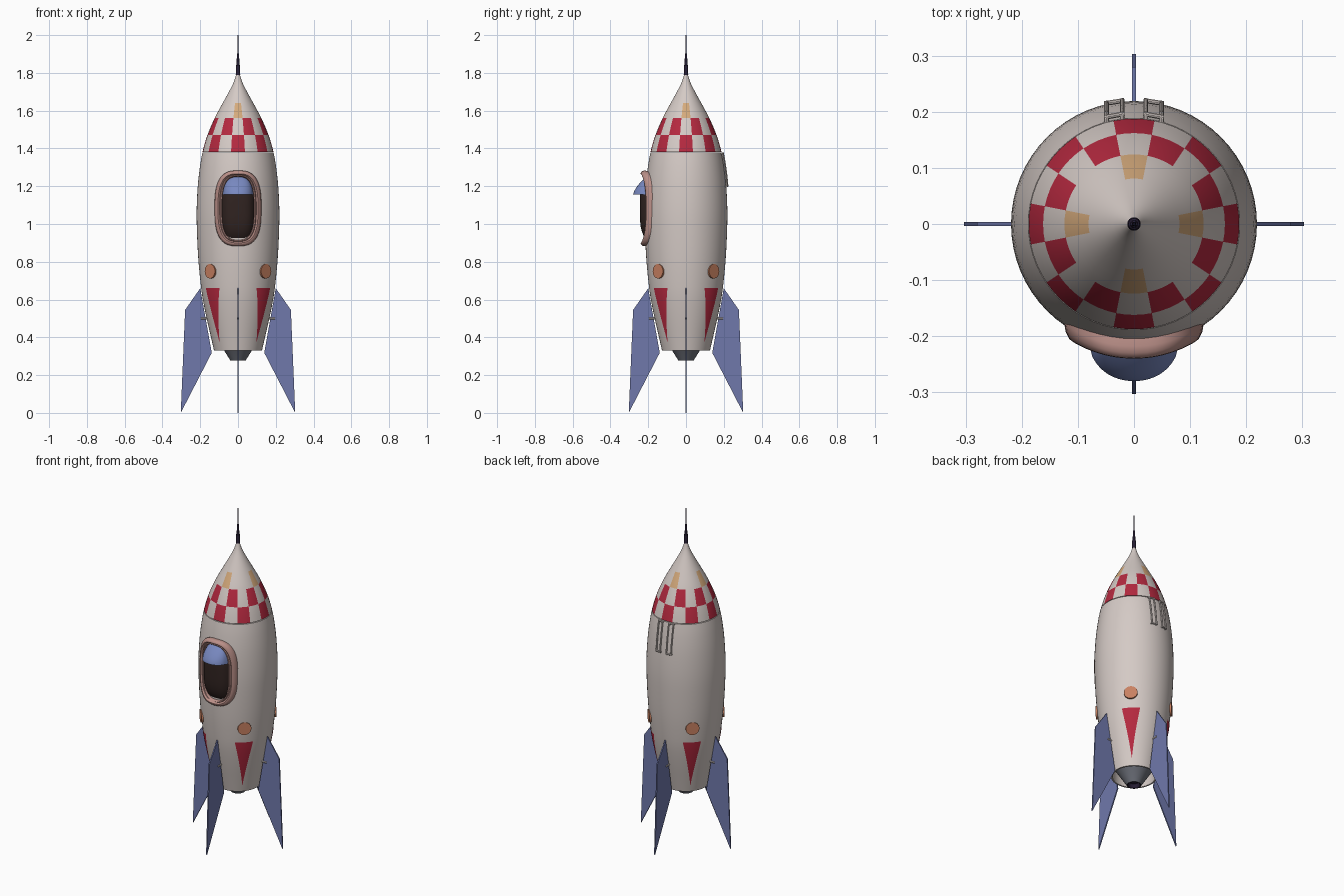
import bpy, bmesh, math
from mathutils import Matrix, Vector

if "Cube" in bpy.data.objects:
    bpy.data.objects.remove(bpy.data.objects["Cube"])


def material(name, r, g, b):
    m = bpy.data.materials.new(name)
    m.use_nodes = True
    m.diffuse_color = (r, g, b, 1)
    bsdf = m.node_tree.nodes["Principled BSDF"]
    bsdf.inputs["Base Color"].default_value = (r, g, b, 1)
    bsdf.inputs["Roughness"].default_value = 0.6
    return m


HULL = material("warm white", 0.66, 0.59, 0.56)
RED = material("crimson", 0.46, 0.022, 0.05)
TAN = material("tan", 0.66, 0.40, 0.20)
PINK = material("dusty pink", 0.50, 0.28, 0.25)
GLASS = material("dark glass", 0.030, 0.017, 0.015)
VISOR = material("light blue", 0.19, 0.25, 0.53)
FIN = material("slate blue", 0.16, 0.19, 0.41)
COPPER = material("copper", 0.58, 0.22, 0.12)
MAST = material("dark violet", 0.020, 0.013, 0.035)
STEEL = material("steel grey", 0.15, 0.16, 0.19)


def finish(name, bm, mats, smooth=True, angle=35):
    bmesh.ops.remove_doubles(bm, verts=bm.verts, dist=1e-5)
    bmesh.ops.recalc_face_normals(bm, faces=bm.faces)
    me = bpy.data.meshes.new(name)
    bm.to_mesh(me)
    bm.free()
    ob = bpy.data.objects.new(name, me)
    bpy.context.collection.objects.link(ob)
    for m in mats:
        me.materials.append(m)
    if smooth:
        bpy.ops.object.select_all(action="DESELECT")
        ob.select_set(True)
        bpy.context.view_layer.objects.active = ob
        bpy.ops.object.shade_smooth_by_angle(angle=math.radians(angle))
    return ob


def skin(bm, rows, closed=True):
    """Join rows of points with quads; returns faces as [row][column]."""
    vs = [[bm.verts.new(p) for p in row] for row in rows]
    n = len(rows[0])
    out = []
    for a, b in zip(vs, vs[1:]):
        out.append([bm.faces.new((a[i], a[(i + 1) % n], b[(i + 1) % n], b[i]))
                    for i in range(n if closed else n - 1)])
    return vs, out


SEG = 64


def lathe(bm, profile):
    return skin(bm, [[(r * math.cos(math.tau * i / SEG), r * math.sin(math.tau * i / SEG), z)
                      for i in range(SEG)] for r, z in profile])


# Hull curve as (height, radius), smoothly interpolated
CURVE = [(0.33, 0.127), (0.4, 0.143), (0.5, 0.166), (0.6, 0.186), (0.66, 0.195),
         (0.8, 0.209), (0.95, 0.217), (1.07, 0.219), (1.2, 0.213), (1.3, 0.202),
         (1.38, 0.188), (1.47, 0.162), (1.56, 0.124), (1.64, 0.081), (1.7, 0.048),
         (1.75, 0.023), (1.8, 0.007)]


def slope(i):
    a, b = CURVE[max(i - 1, 0)], CURVE[min(i + 1, len(CURVE) - 1)]
    return (b[1] - a[1]) / (b[0] - a[0])


def radius(z):
    i = max(k for k in range(len(CURVE) - 1) if k == 0 or CURVE[k][0] <= z)
    (z0, r0), (z1, r1) = CURVE[i], CURVE[i + 1]
    h = z1 - z0
    t = (z - z0) / h
    return ((2*t**3 - 3*t**2 + 1) * r0 + (t**3 - 2*t**2 + t) * h * slope(i)
            + (3*t**2 - 2*t**3) * r1 + (t**3 - t**2) * h * slope(i + 1))


def span(z0, z1, n):
    return [(radius(z0 + (z1 - z0) * k / n), z0 + (z1 - z0) * k / n) for k in range(n + 1)]


# Main hull, open at the bottom with a thick rim
bm = bmesh.new()
lathe(bm, [(0.118, 0.42), (0.118, 0.33)] + span(0.33, 1.378, 28) + [(0.175, 1.378)])
finish("hull", bm, [HULL])

# Nose cone with two checker rows and four tan panels
bm = bmesh.new()
prof = [(0.175, 1.382)] + span(1.382, 1.47, 3) + span(1.47, 1.56, 3)[1:] \
    + span(1.56, 1.64, 3)[1:] + span(1.64, 1.80, 8)[1:]
_, grid = lathe(bm, prof)
for row in grid[1:]:
    z = sum(v.co.z for v in row[0].verts) / 4
    for i, f in enumerate(row):
        cell = ((i + 2) // 4) % 16
        if z < 1.47:
            f.material_index = 1 if cell % 2 == 0 else 0
        elif z < 1.56:
            f.material_index = 1 if cell % 2 else 0
        elif z < 1.64:
            f.material_index = 2 if cell % 4 == 0 else 0
finish("nose_cone", bm, [HULL, RED, TAN])

# Telescopic mast
bm = bmesh.new()
lathe(bm, [(0.0, 1.785), (0.012, 1.79), (0.010, 1.84), (0.0075, 1.842), (0.006, 1.90),
           (0.004, 1.902), (0.002, 2.0), (0.0, 2.0)])
finish("mast", bm, [MAST])

# Engine nozzle
bm = bmesh.new()
lathe(bm, [(0.118, 0.395), (0.108, 0.385), (0.040, 0.277)])
finish("nozzle", bm, [STEEL])
bm = bmesh.new()
lathe(bm, [(0.040, 0.277), (0.034, 0.277), (0.026, 0.30), (0.0, 0.30)])
finish("nozzle_mouth", bm, [MAST])


def rod(bm, a, b, r, sides=10):
    a, b = Vector(a), Vector(b)
    rot = (b - a).to_track_quat("Z", "Y").to_matrix().to_4x4()
    bmesh.ops.create_cone(bm, cap_ends=True, segments=sides, radius1=r, radius2=r,
                          depth=(b - a).length, matrix=Matrix.Translation((a + b) / 2) @ rot)


# Four fins, each held off the hull by a peg
FIN_SHAPE = [(0.200, 0.66), (0.280, 0.545), (0.303, 0.0), (0.139, 0.318)]
for k, side in enumerate(("left", "back", "right", "front")):
    spin = Matrix.Rotation(k * math.pi / 2, 3, "Z")
    bm = bmesh.new()
    skin(bm, [[spin @ Vector((x, y, z)) for x, z in FIN_SHAPE] for y in (-0.0035, 0.0035)])
    bmesh.ops.holes_fill(bm, edges=bm.edges)
    finish(side + "_fin", bm, [FIN], smooth=False)
    bm = bmesh.new()
    rod(bm, spin @ Vector((0.15, 0, 0.5)), spin @ Vector((0.196, 0, 0.5)), 0.0065)
    finish(side + "_fin_peg", bm, [HULL])

# Red darts and copper ports between the fins
for k in range(4):
    mid = math.radians(45 + 90 * k)
    bm = bmesh.new()
    rows = []
    for j in range(13):
        t = j / 12
        z = 0.37 + 0.29 * t
        r = radius(z) + 0.0015
        rows.append([(r * math.cos(mid + math.radians(15 * t * u / 4)),
                      r * math.sin(mid + math.radians(15 * t * u / 4)), z) for u in range(-4, 5)])
    skin(bm, rows, closed=False)
    bmesh.ops.dissolve_degenerate(bm, edges=bm.edges, dist=1e-6)
    finish(f"dart_{k + 1}", bm, [RED])
    bm = bmesh.new()
    d = Vector((math.cos(mid), math.sin(mid), 0))
    up = Vector((0, 0, 0.75))
    rod(bm, up + d * 0.19, up + d * 0.211, 0.038, 32)
    finish(f"port_{k + 1}", bm, [COPPER])

# Window: rounded outline shared by frame, glass and visor
WZ, N = 1.083, 64


def outline(w, h):
    pts = []
    for i in range(N):
        a = math.tau * i / N
        c, s = math.cos(a), math.sin(a)
        pts.append((w * math.copysign(abs(c) ** 0.7, c), WZ + h * math.copysign(abs(s) ** 0.7, s)))
    return pts


def front_y(x, lift):
    return -math.sqrt(0.214 ** 2 - x * x) - lift


bm = bmesh.new()
FRAME = [(0.120, 0.196, -0.02), (0.124, 0.200, 0.004), (0.122, 0.198, 0.016), (0.115, 0.191, 0.025),
         (0.106, 0.183, 0.026), (0.100, 0.178, 0.020), (0.097, 0.176, 0.015), (0.093, 0.173, 0.020),
         (0.087, 0.170, 0.018), (0.083, 0.167, 0.0)]
skin(bm, [[(x, front_y(x, d), z) for x, z in outline(w, h)] for w, h, d in FRAME])
finish("window_frame", bm, [PINK], angle=50)

bm = bmesh.new()
skin(bm, [[(x, -0.208 - 0.036 * (1 - s ** 4), z) for x, z in outline(0.085 * s, 0.168 * s)]
          for s in (1, 0.93, 0.85, 0.75, 0.6, 0.4, 0.2, 0)])
finish("window_glass", bm, [GLASS])

# Hooded visor over the top of the window
bm = bmesh.new()
rows = []
for j in range(13):
    t = j / 12
    z = 1.155 + 0.094 * t
    w = 0.084 * (1 - min(1, (z - WZ) / 0.167) ** 2.857) ** 0.35
    rows.append([(w * u / 12, -0.208 - 0.066 * (1 - t ** 1.5) * math.sqrt(1 - (u / 12) ** 2)
                  - 0.006 * (1 - (u / 12) ** 4), z) for u in range(-12, 13)])
vs, _ = skin(bm, rows, closed=False)
bm.faces.new(vs[0])
finish("visor", bm, [VISOR])

# Two handrails on the back, following the hull
for side, s in (("right", -1), ("left", 1)):
    bm = bmesh.new()
    zs = [1.375 - 0.175 * k / 6 for k in range(7)]

    def at(x, z, lift=0.008):
        return (x, math.sqrt((radius(z) + lift) ** 2 - x * x), z)

    for x in (s * 0.021, s * 0.049):
        for a, b in zip(zs, zs[1:]):
            rod(bm, at(x, a), at(x, b), 0.0045)
        for z in (zs[0], zs[-1]):
            rod(bm, at(x, z, -0.01), at(x, z, 0.011), 0.0045)
    for z in (zs[0], zs[-1]):
        rod(bm, at(s * 0.017, z), at(s * 0.053, z), 0.0045)
    finish(side + "_handrail", bm, [HULL])
